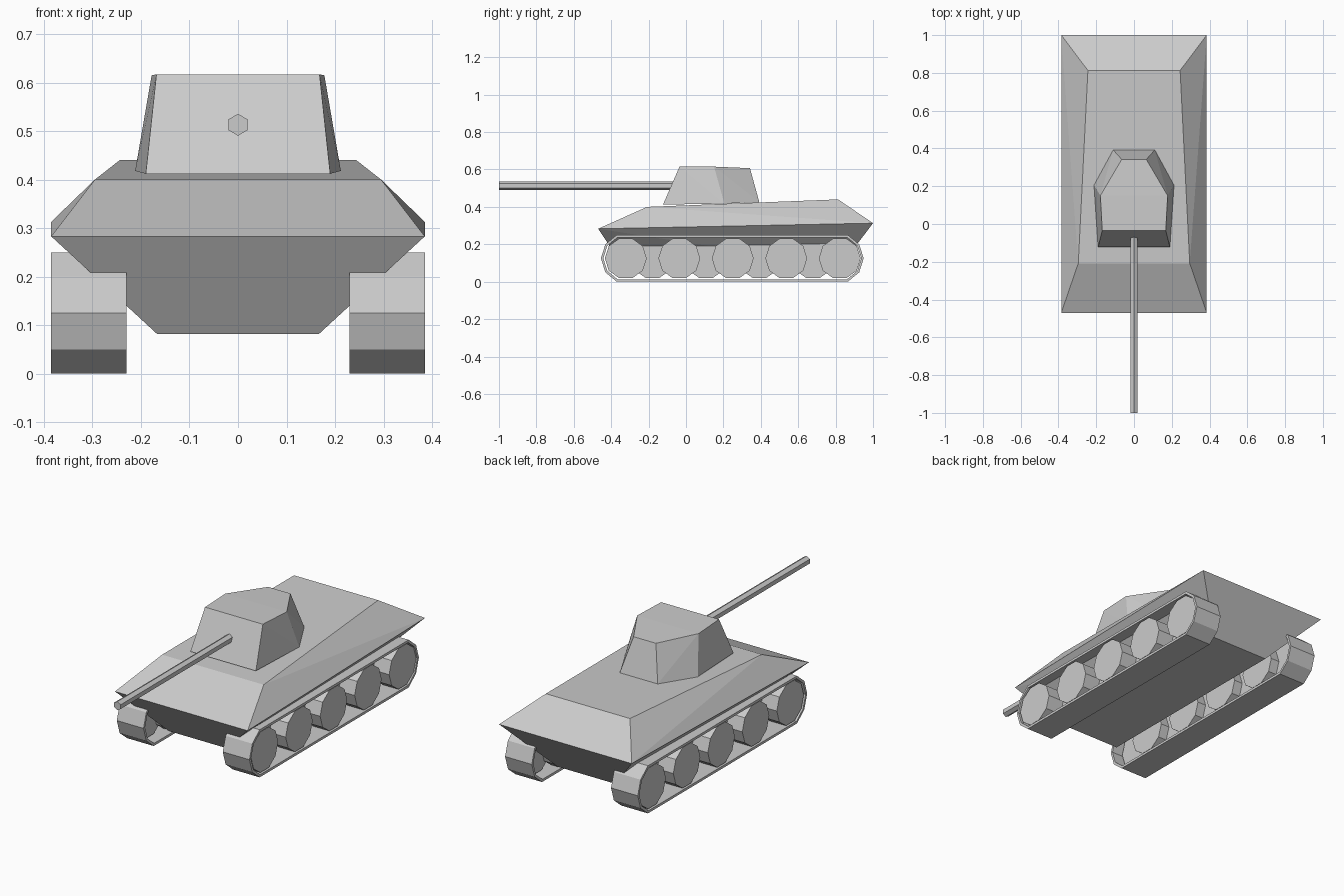
import bpy, bmesh
from math import pi

if "Cube" in bpy.data.objects:
    bpy.data.objects.remove(bpy.data.objects["Cube"])


def hull_object(name, half_points):
    """Convex solid from right-hand points mirrored across x = 0."""
    bm = bmesh.new()
    for x, y, z in half_points:
        bm.verts.new((x, y, z))
        bm.verts.new((-x, y, z))
    bmesh.ops.convex_hull(bm, input=bm.verts)
    bmesh.ops.recalc_face_normals(bm, faces=bm.faces)
    return finish(name, bm)


def finish(name, bm):
    mesh = bpy.data.meshes.new(name)
    bm.to_mesh(mesh)
    bm.free()
    obj = bpy.data.objects.new(name, mesh)
    bpy.context.collection.objects.link(obj)
    return obj


def cylinder(name, sides, radius, depth, location, rotation):
    bpy.ops.mesh.primitive_cylinder_add(vertices=sides, radius=radius, depth=depth,
                                        location=location, rotation=rotation)
    bpy.context.object.name = name


def track_outline(t):
    """Closed side outline of the track, inset by t."""
    front, rear, r = -0.33, 0.825, 0.125 - t
    arc = [(0.32, 1), (0.81, 0.6), (1, 0), (0.81, -0.6), (0.32, -1)]
    pts = [(rear + c * r, 0.125 + s * r) for c, s in arc]
    pts += [(front - c * r, 0.125 + s * r) for c, s in reversed(arc)]
    return pts


def track(name, x0, x1):
    bm = bmesh.new()
    loops = [[bm.verts.new((x, y, z)) for y, z in track_outline(t)]
             for x, t in ((x0, 0), (x1, 0), (x1, 0.013), (x0, 0.013))]
    n = len(loops[0])
    for k in range(4):
        a, b = loops[k], loops[(k + 1) % 4]
        for i in range(n):
            j = (i + 1) % n
            bm.faces.new((a[i], a[j], b[j], b[i]))
    bmesh.ops.recalc_face_normals(bm, faces=bm.faces)
    return finish(name, bm)


# Hull: sloped deck above the belt line, tapered belly below
hull_object("hull", [
    (0.295, -0.208, 0.40), (0.244, 0.813, 0.44),
    (0.385, -0.47, 0.283), (0.385, 1.0, 0.313),
    (0.167, -0.335, 0.082), (0.167, 0.825, 0.082)])

# Turret
hull_object("turret", [
    (0.19, -0.123, 0.412), (0.212, 0.205, 0.418), (0.11, 0.392, 0.425),
    (0.168, -0.034, 0.617), (0.178, 0.15, 0.615), (0.065, 0.342, 0.607)])

# Gun barrel
cylinder("gun_barrel", 6, 0.0225, 0.96, (0, -0.52, 0.513), (pi / 2, 0, 0))

# Tracks with overlapping outer and inner road wheels
for side, s in (("right", 1), ("left", -1)):
    track(f"{side}_track", s * 0.23, s * 0.385)
    for i in range(5):
        y = -0.322 + i * 0.286
        cylinder(f"{side}_outer_wheel_{i + 1}", 10, 0.112, 0.093,
                 (s * 0.3335, y, 0.125), (0, pi / 2, 0))
        if i < 4:
            cylinder(f"{side}_inner_wheel_{i + 1}", 10, 0.112, 0.05,
                     (s * 0.26, y + 0.143, 0.125), (0, pi / 2, 0))
